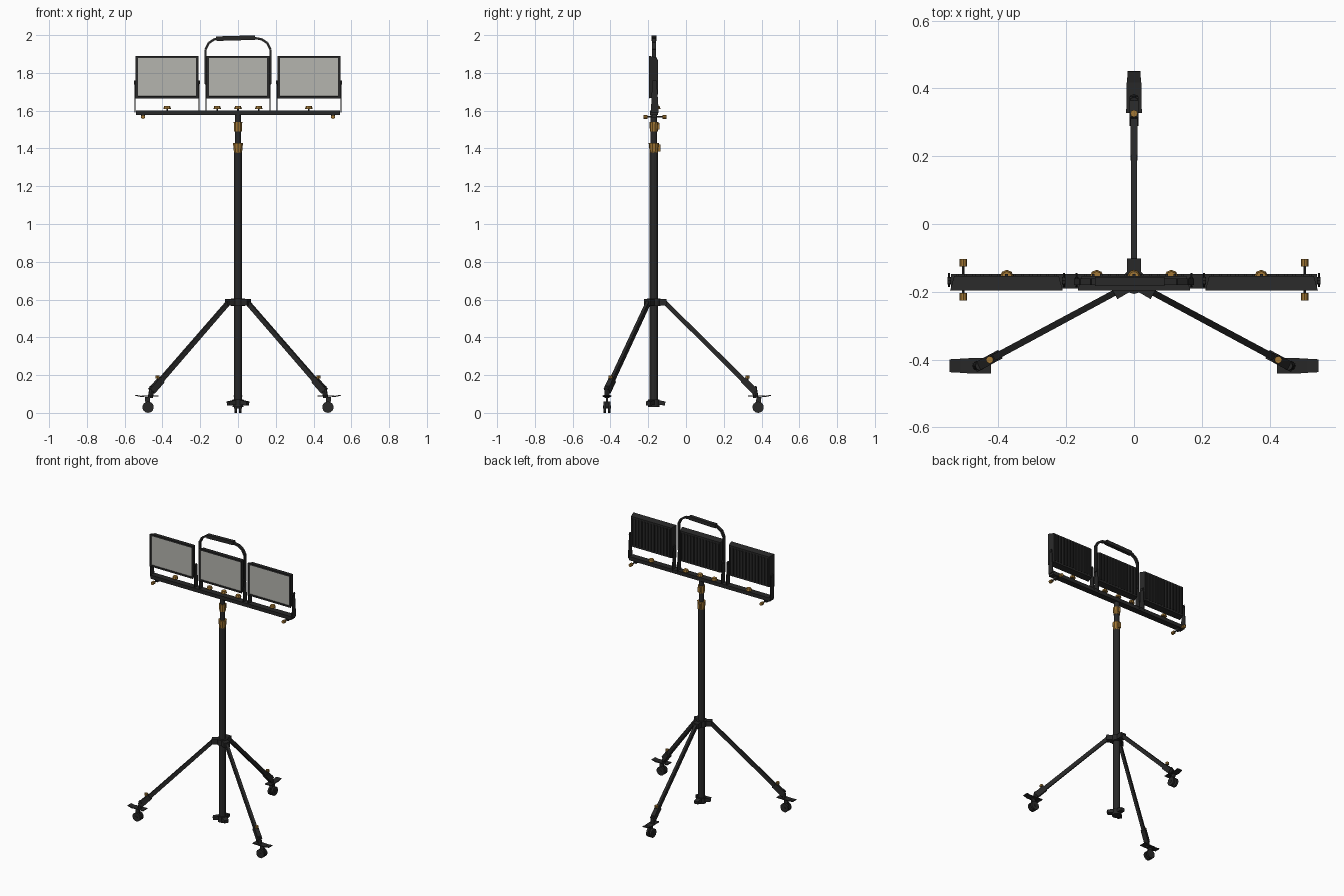
import bpy, bmesh, math
from mathutils import Vector, Matrix

if "Cube" in bpy.data.objects:
    bpy.data.objects.remove(bpy.data.objects["Cube"])


def material(name, rgb):
    m = bpy.data.materials.new(name)
    m.diffuse_color = (*rgb, 1)
    m.use_nodes = True
    m.node_tree.nodes["Principled BSDF"].inputs["Base Color"].default_value = m.diffuse_color
    return m


BLACK = material("black_metal", (0.021, 0.021, 0.021))
GOLD = material("amber_knob", (0.36, 0.185, 0.035))
GLASS = material("lamp_glass", (0.46, 0.46, 0.43))
PY = -0.17  # depth of the mast axis


def finish(name, bm, *mats):
    bmesh.ops.recalc_face_normals(bm, faces=bm.faces)
    me = bpy.data.meshes.new(name)
    bm.to_mesh(me)
    bm.free()
    for m in mats:
        me.materials.append(m)
    ob = bpy.data.objects.new(name, me)
    bpy.context.collection.objects.link(ob)
    return ob


def frame(p, q):
    """Matrix at the middle of p-q, z along it, x kept level."""
    z = (q - p).normalized()
    x = z.cross(Vector((0, 0, 1)))
    x = x.normalized() if x.length > 1e-4 else Vector((1, 0, 0))
    m = Matrix((x, z.cross(x), z)).transposed().to_4x4()
    m.translation = (p + q) / 2
    return m


def beam(name, p, q, w, h, mat=BLACK, taper=1.0):
    p, q = Vector(p), Vector(q)
    bm = bmesh.new()
    bmesh.ops.create_cube(bm, size=1)
    for v in bm.verts:
        k = taper if v.co.z > 0 else 1
        v.co = Vector((v.co.x * w * k, v.co.y * h * k, v.co.z * (q - p).length))
    bm.transform(frame(p, q))
    return finish(name, bm, mat)


def rod(name, p, q, r, mat=BLACK, sides=12, r2=None):
    p, q = Vector(p), Vector(q)
    bm = bmesh.new()
    bmesh.ops.create_cone(bm, cap_ends=True, segments=sides, radius1=r,
                          radius2=r if r2 is None else r2, depth=(q - p).length)
    bm.transform(frame(p, q))
    return finish(name, bm, mat)


def box(name, x, y, z, mat=BLACK):
    bm = bmesh.new()
    bmesh.ops.create_cube(bm, size=1)
    for v in bm.verts:
        v.co = Vector([(a + b) / 2 + c * (b - a) for (a, b), c in zip((x, y, z), v.co)])
    return finish(name, bm, mat)


# Mast with two clamp collars
rod("mast_lower_tube", (0, PY, 0.04), (0, PY, 1.39), 0.022)
rod("mast_upper_tube", (0, PY, 1.38), (0, PY, 1.58), 0.017)
rod("lower_collar", (0, PY, 1.375), (0, PY, 1.43), 0.022, GOLD, 10, 0.028)
rod("upper_collar", (0, PY, 1.49), (0, PY, 1.54), 0.021, GOLD, 10, 0.024)
box("lower_collar_lever", (-0.008, 0.008), (PY + 0.015, PY + 0.034), (1.385, 1.42), GOLD)
box("upper_collar_lever", (-0.008, 0.008), (PY + 0.015, PY + 0.03), (1.5, 1.535), GOLD)

# Crossbar
box("crossbar", (-0.54, 0.54), (-0.19, -0.147), (1.577, 1.602))
for x in (-0.375, -0.11, 0, 0.11, 0.375):
    rod("bar_knob", (x, -0.155, 1.61), (x, -0.155, 1.626), 0.02, GOLD, 8, 0.015)
    rod("bar_knob_stud", (x, -0.155, 1.6), (x, -0.155, 1.612), 0.005, BLACK, 6)
for x in (-0.503, 0.503):
    rod("end_clamp_rod", (x, -0.21, 1.567), (x, -0.115, 1.567), 0.004, BLACK, 6)
    box("end_clamp_block", (x - 0.01, x + 0.01), (-0.18, -0.155), (1.56, 1.58))
    for y in (-0.214, -0.114):
        rod("end_clamp_knob", (x, y - 0.011, 1.567), (x, y + 0.011, 1.567), 0.011, GOLD, 8)


# Flood lamps: tapered housing, recessed glass, cooling fins and side brackets
def lamp(side, cx):
    hw, z0, z1 = 0.166, 1.665, 1.89
    bm = bmesh.new()
    bmesh.ops.create_cube(bm, size=1)
    for v in bm.verts:
        k = 0.93 if v.co.y > 0 else 1
        v.co = Vector((cx + v.co.x * 2 * hw * k, -0.175 + v.co.y * 0.042,
                       (z0 + z1) / 2 + v.co.z * (z1 - z0) * k))
    bm.normal_update()
    front = min(bm.faces, key=lambda f: f.calc_center_median().y)
    bmesh.ops.inset_region(bm, faces=[front], thickness=0.016, depth=0)
    bmesh.ops.inset_region(bm, faces=[front], thickness=0.001, depth=-0.004)
    front.material_index = 1
    finish(side + "_lamp_housing", bm, BLACK, GLASS)
    for i in range(13):
        x = cx + (i - 6) * 0.024
        box(side + "_lamp_fin", (x - 0.004, x + 0.004), (-0.156, -0.147), (z0 + 0.02, z1 - 0.02))
    for s in (-1, 1):
        x = cx + s * (hw + 0.003)
        beam(side + "_lamp_bracket", (x, -0.165, 1.59), (x, -0.167, 1.76), 0.006, 0.042, taper=0.55)
        rod(side + "_lamp_pivot", (x - 0.005, -0.167, 1.75), (x + 0.005, -0.167, 1.75), 0.011, BLACK, 8)


for side, cx in (("left", -0.376), ("middle", 0), ("right", 0.376)):
    lamp(side, cx)

# Carrying handle over the middle lamp
half = [(0.172, 1.74), (0.172, 1.925), (0.155, 1.958), (0.125, 1.978), (0.08, 1.986)]
for s in (-1, 1):
    for a, b in zip(half, half[1:]):
        beam("handle_strap", (s * a[0], -0.17, a[1]), (s * b[0], -0.17, b[1]), *((0.01, 0.02) if a[1] < 1.9 else (0.02, 0.012)))
beam("handle_grip", (-0.115, -0.17, 1.981), (0.09, -0.17, 1.987), 0.026, 0.024)


# Hub, mast foot, legs and casters
def around(angle, r, z):
    return Vector((r * math.cos(angle), PY + r * math.sin(angle), z))


rod("leg_hub", (0, PY, 0.565), (0, PY, 0.605), 0.036)
rod("mast_foot", (0, PY, 0.03), (0, PY, 0.07), 0.03)


def caster(name, c, d):
    """Twin-wheel caster at c, pointing along d."""
    n = Vector((-d.y, d.x, 0))
    at = lambda along, across, z: Vector((c.x, c.y, z)) + d * along + n * across
    for s in (-1, 1):
        rod(name + "_wheel", at(0, s * 0.006, 0.03), at(0, s * 0.019, 0.03), 0.03, BLACK, 14)
    rod(name + "_axle", at(0, -0.021, 0.03), at(0, 0.021, 0.03), 0.008, BLACK, 8)
    beam(name + "_fork", at(0, 0, 0.035), at(0.004, 0, 0.085), 0.012, 0.026)
    beam(name + "_brake_plate", at(-0.055, 0, 0.09), at(0.035, 0, 0.088), 0.046, 0.006, taper=0.95)
    beam(name + "_brake_pedal", at(0.03, 0, 0.086), at(0.068, 0, 0.093), 0.042, 0.006, taper=0.9)
    rod(name + "_stem", at(-0.012, 0, 0.08), at(-0.022, 0, 0.14), 0.014, BLACK, 8)


legs = (("left", 210, (-0.476, -0.418), (-1, 0)),
        ("right", 330, (0.476, -0.418), (1, 0)),
        ("back", 90, (0, 0.382), (0, 1)))
for name, deg, c, d in legs:
    a = math.radians(deg)
    c, d = Vector((*c, 0)), Vector((*d, 0))
    end = c - d * 0.018 + Vector((0, 0, 0.115))
    beam(name + "_hub_arm", around(a, 0.02, 0.585), around(a, 0.068, 0.585), 0.04, 0.034)
    beam(name + "_foot_arm", around(a, 0.02, 0.055), around(a, 0.06, 0.05), 0.036, 0.026, taper=0.8)
    top = around(a, 0.058, 0.585)
    beam(name + "_leg", top, end, 0.018, 0.024, taper=1.1)
    beam(name + "_leg_sleeve", top.lerp(end, 0.87), end, 0.028, 0.036)
    caster(name + "_caster", c, d)
    # Locking knob standing on the leg sleeve
    k = top.lerp(end, 0.92)
    rod(name + "_leg_knob_stud", k, k + Vector((0, 0, 0.035)), 0.004, BLACK, 6)
    rod(name + "_leg_knob", k + Vector((0, 0, 0.03)), k + Vector((0, 0, 0.045)), 0.011, GOLD, 8)
